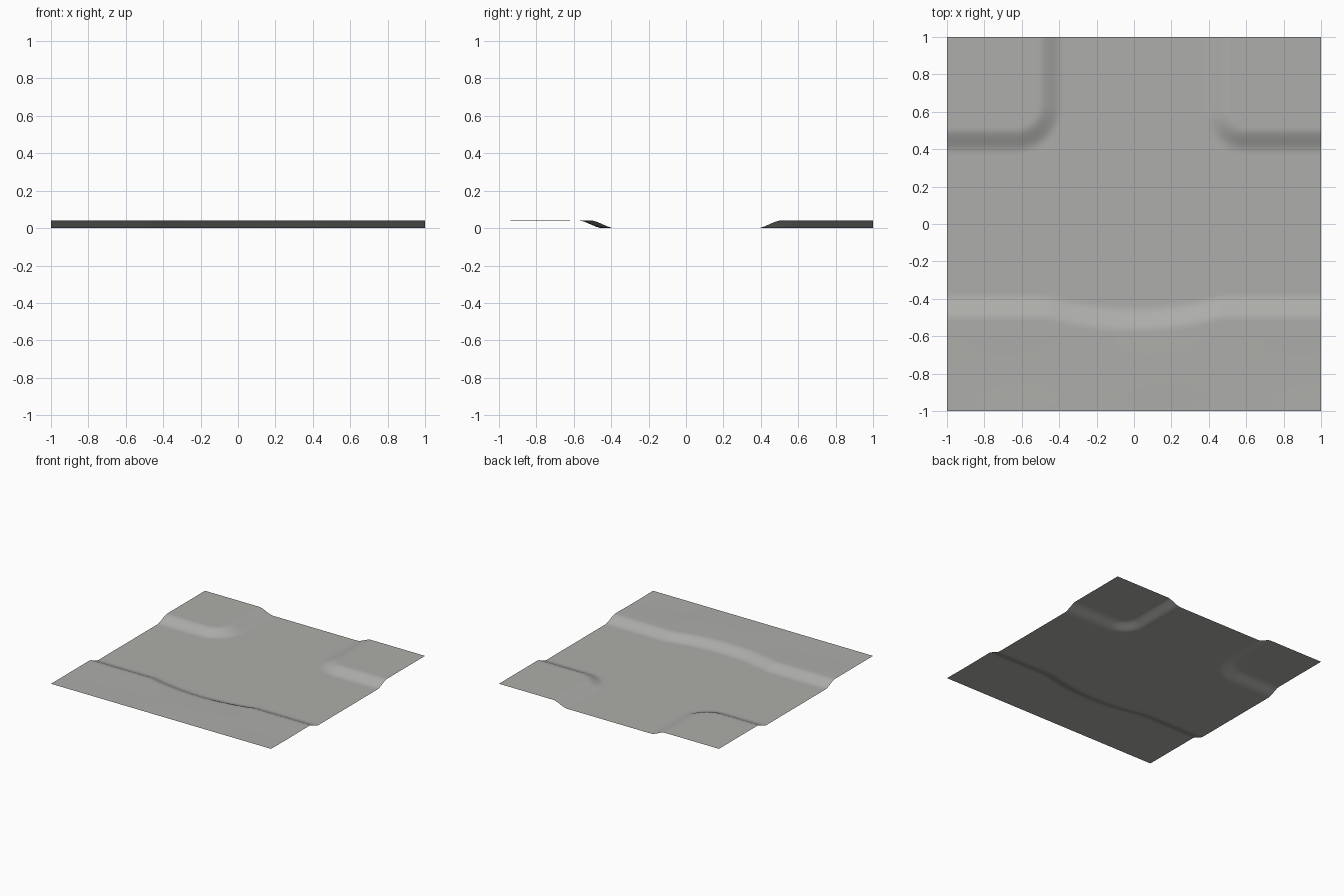
import bpy, math

cube = bpy.data.objects.get("Cube")
if cube:
    bpy.data.objects.remove(cube, do_unlink=True)

HEIGHT = 0.04
CELLS = 100


def ramp(distance, width=0.11):
    """Rise from 0 to HEIGHT across a band centred on distance 0."""
    t = min(max(distance / width + 0.5, 0), 1)
    eased = t * t * (3 - 2 * t)
    return HEIGHT * (0.5 * t + 0.5 * eased)


def corner_distance(x, y, cut):
    """Depth inside a back corner block with a rounded inner corner."""
    dx, dy = abs(x) - 0.445 - cut, y - 0.445 - cut
    return min(dx, dy, 0) + cut if max(dx, dy) > 0 and min(dx, dy) > 0 else (
        cut - math.hypot(min(dx, 0), min(dy, 0)) if dx < 0 and dy < 0
        else min(dx, dy) + cut)


def front_edge(x):
    """Verge line along the front, pushed back in the middle."""
    dip = 0.065 * math.cos(x / 0.45 * math.pi / 2) ** 0.8 if abs(x) < 0.45 else 0
    return -0.445 - dip


def height(x, y):
    front = ramp(front_edge(x) - y)
    back = ramp(corner_distance(x, y, 0.19 if x < 0 else 0.15))
    # Gentle unevenness on the front verge
    wave = 0.002 * math.sin(4 * x + 1) * math.sin(math.pi * (-y - 0.58) / 0.4)
    return max(front, back) + (wave if -0.98 < y < -0.58 else 0)


# Ground sheet with a sunken junction and raised verges
bpy.ops.mesh.primitive_grid_add(x_subdivisions=CELLS, y_subdivisions=CELLS, size=2)
ground = bpy.context.object
ground.name = "ground_sheet"
for v in ground.data.vertices:
    v.co.z = height(v.co.x, v.co.y)
bpy.ops.object.shade_smooth()

# Plain grey surface
grey = bpy.data.materials.new("warm_grey")
grey.use_nodes = True
colour = (0.42, 0.42, 0.405, 1)
grey.diffuse_color = colour
grey.node_tree.nodes["Principled BSDF"].inputs["Base Color"].default_value = colour
ground.data.materials.append(grey)
